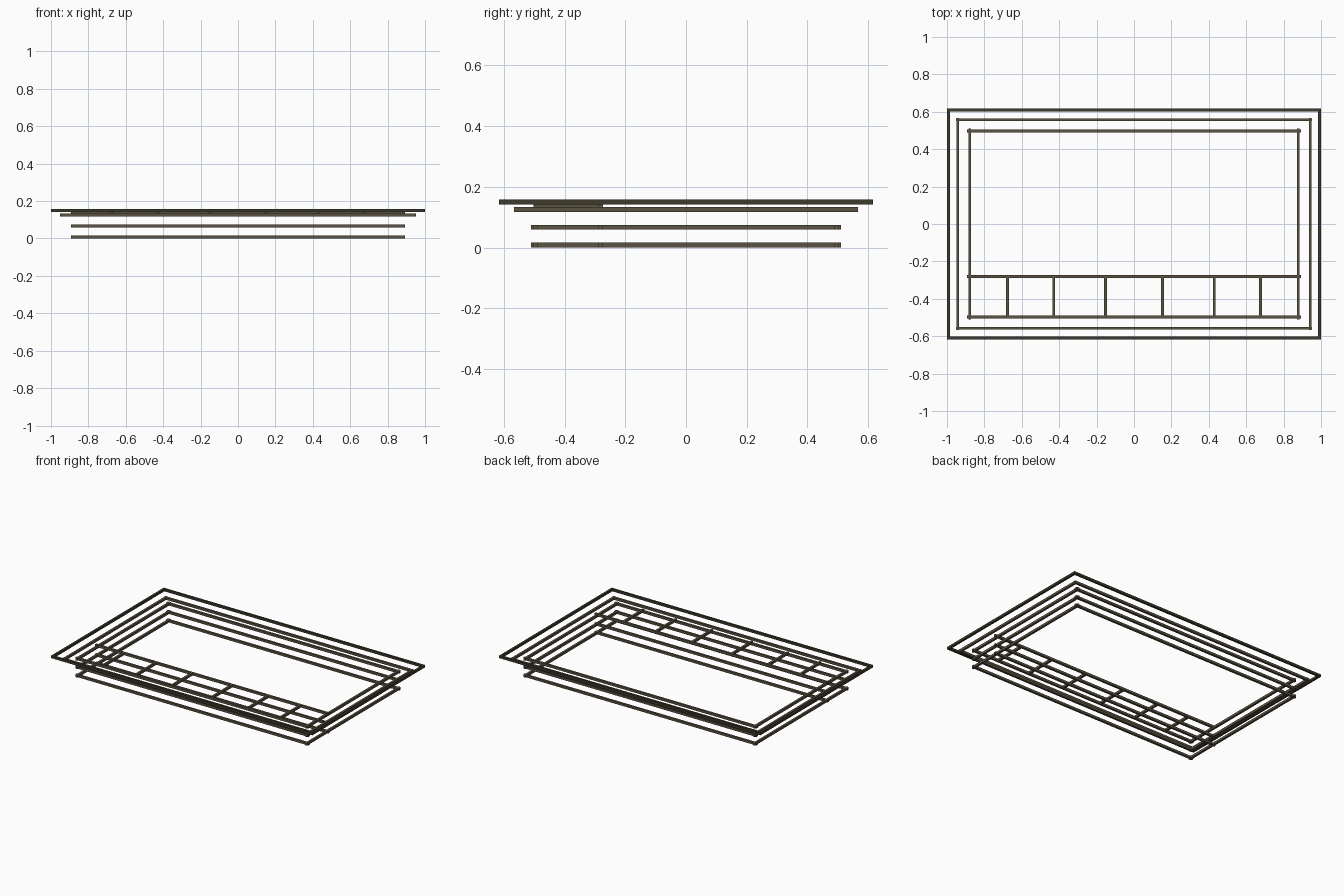
import bpy

cube = bpy.data.objects.get("Cube")
if cube:
    bpy.data.objects.remove(cube, do_unlink=True)


def make_material(name, color):
    mat = bpy.data.materials.new(name)
    mat.use_nodes = True
    mat.diffuse_color = color
    mat.node_tree.nodes["Principled BSDF"].inputs["Base Color"].default_value = color
    return mat


olive = make_material("olive brown", (0.105, 0.088, 0.054, 1))
dark = make_material("dark olive", (0.048, 0.041, 0.025, 1))

BAR = 0.015     # bar width
HEIGHT = 0.016  # bar height


def bar(name, center, length, axis, mat):
    """Straight square bar along the x or y axis."""
    bpy.ops.mesh.primitive_cube_add(size=1, location=center)
    obj = bpy.context.object
    obj.name = name
    obj.scale = (length, BAR, HEIGHT) if axis == "x" else (BAR, length, HEIGHT)
    bpy.ops.object.transform_apply(location=False, rotation=False, scale=True)
    obj.data.materials.append(mat)
    return obj


def frame(name, x, y, z, over, mat):
    """Rectangle of four bars; x and y are bar centre lines, over is the end overhang."""
    for side, sign in (("front", -1), ("back", 1)):
        bar(f"{name}_{side}_bar", (0, sign * y, z), 2 * (x + over), "x", mat)
    for side, sign in (("right", -1), ("left", 1)):
        bar(f"{name}_{side}_bar", (sign * x, 0, z), 2 * (y + over), "y", mat)


# Stacked inner frames
LOW, MID, HIGH = 0.008, 0.067, 0.125
for name, z in (("lower_frame", LOW), ("middle_frame", MID), ("upper_frame", HIGH)):
    frame(name, 0.878, 0.497, z, 0.014, olive)

# Wider frame and dark outer rim
frame("wide_frame", 0.942, 0.557, HIGH, 0.009, olive)
frame("outer_rim", 0.9925, 0.609, 0.15, BAR / 2, dark)

# Cross bars near the front on every level
DECK = 0.133
for name, z in (("lower", LOW), ("middle", MID), ("deck", DECK)):
    bar(f"{name}_cross_bar", (0, -0.281, z), 1.784, "x", olive)

# Rungs between the top cross bar and the front
for i, x in enumerate((0.152, 0.429, 0.677)):
    for side, sign in (("right", -1), ("left", 1)):
        bar(f"{side}_rung_{i + 1}", (sign * x, -0.389, DECK), 0.228, "y", olive)
